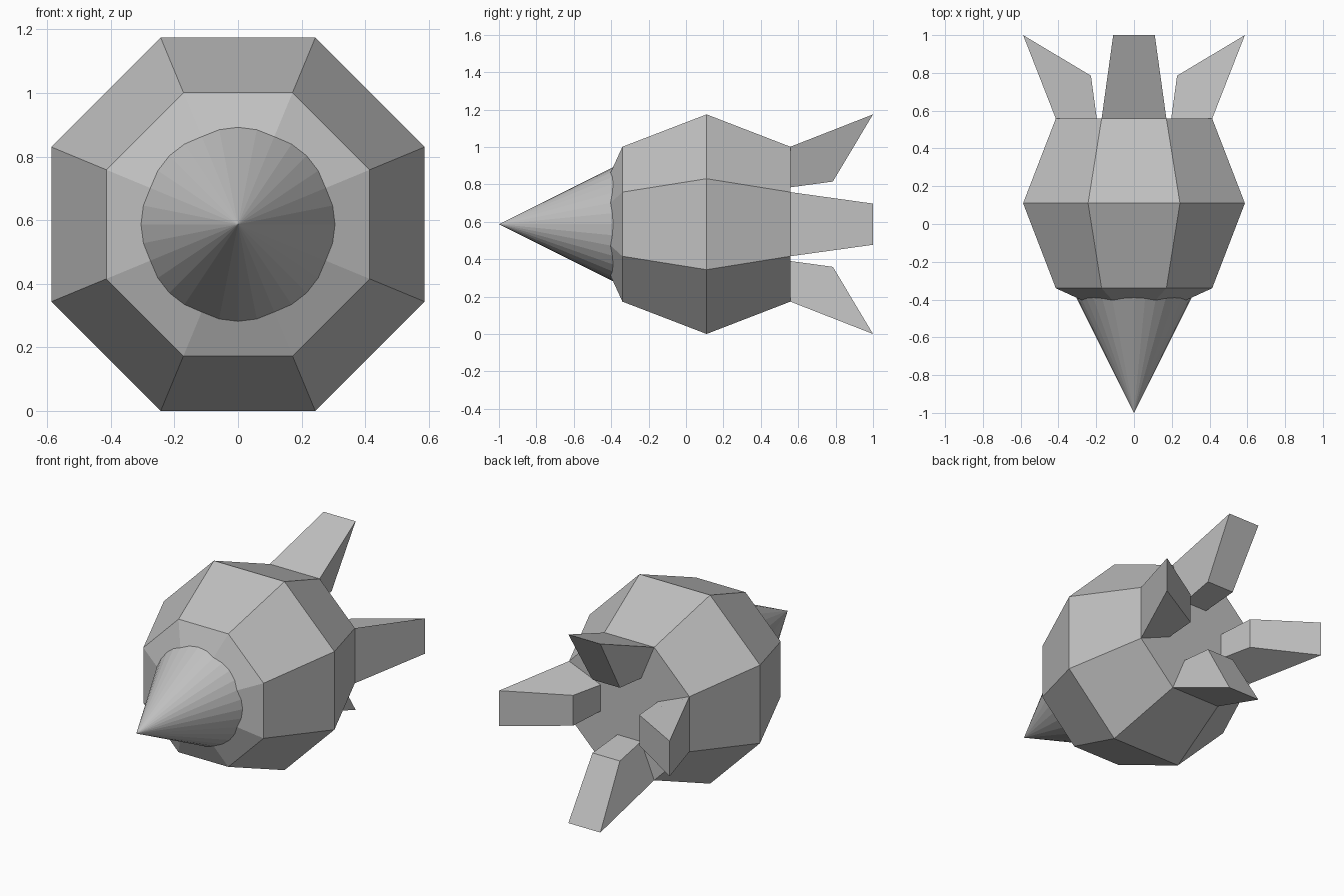
import bpy, bmesh, math
from mathutils import Matrix, Vector

cube = bpy.data.objects.get("Cube")
if cube:
    bpy.data.objects.remove(cube, do_unlink=True)

AXIS_Z = 0.587
TAN = math.tan(math.pi / 8)

grey = bpy.data.materials.new("plain_grey")
grey.use_nodes = True
colour = (0.53, 0.53, 0.53, 1)
grey.diffuse_color = colour
grey.node_tree.nodes["Principled BSDF"].inputs["Base Color"].default_value = colour


def finish(name, bm):
    bmesh.ops.recalc_face_normals(bm, faces=bm.faces)
    mesh = bpy.data.meshes.new(name)
    bm.to_mesh(mesh)
    bm.free()
    mesh.materials.append(grey)
    obj = bpy.data.objects.new(name, mesh)
    obj.location.z = AXIS_Z
    bpy.context.collection.objects.link(obj)


# Octagonal barrel body with a shallow pointed front and flat rear
bm = bmesh.new()
rings = []
for y, apothem in ((-0.34, 0.414), (0.11, 0.587), (0.558, 0.414)):
    radius = apothem / math.cos(math.pi / 8)
    angles = [(i + 0.5) * math.pi / 4 for i in range(8)]
    rings.append([bm.verts.new((radius * math.cos(a), y, radius * math.sin(a)))
                  for a in angles])
for a, b in zip(rings, rings[1:]):
    for i in range(8):
        j = (i + 1) % 8
        bm.faces.new((a[i], a[j], b[j], b[i]))
front = bm.verts.new((0, -0.53, 0))
for i in range(8):
    bm.faces.new((front, rings[0][(i + 1) % 8], rings[0][i]))
bm.faces.new(rings[-1])
finish("body", bm)

# Nose cone, its base buried in the body
bm = bmesh.new()
bmesh.ops.create_cone(bm, cap_ends=True, segments=32, radius1=0.325, radius2=0,
                      depth=0.65, matrix=Matrix.Translation((0, -0.675, 0))
                      @ Matrix.Rotation(math.pi / 2, 4, "X"))
bmesh.ops.remove_doubles(bm, verts=bm.verts, dist=0.0001)
finish("nose_cone", bm)

# Four swept wedge fins: (y, distance from axis, half width)
profile = ((0.558, 0.414, 0.414 * TAN), (1.0, 0.587, 0.11),
           (0.785, 0.228, 0.228 * TAN), (0.558, 0.197, 0.197 * TAN))
for k, side in enumerate(("left", "top", "right", "bottom")):
    bm = bmesh.new()
    turn = Matrix.Rotation(-k * math.pi / 2, 3, "Y")
    lower, upper = [[bm.verts.new(turn @ Vector((r, y, s * w))) for y, r, w in profile]
                    for s in (-1, 1)]
    bm.faces.new(lower)
    bm.faces.new(upper[::-1])
    for i in range(3):
        bm.faces.new((lower[i], lower[i + 1], upper[i + 1], upper[i]))
    finish(side + "_fin", bm)
